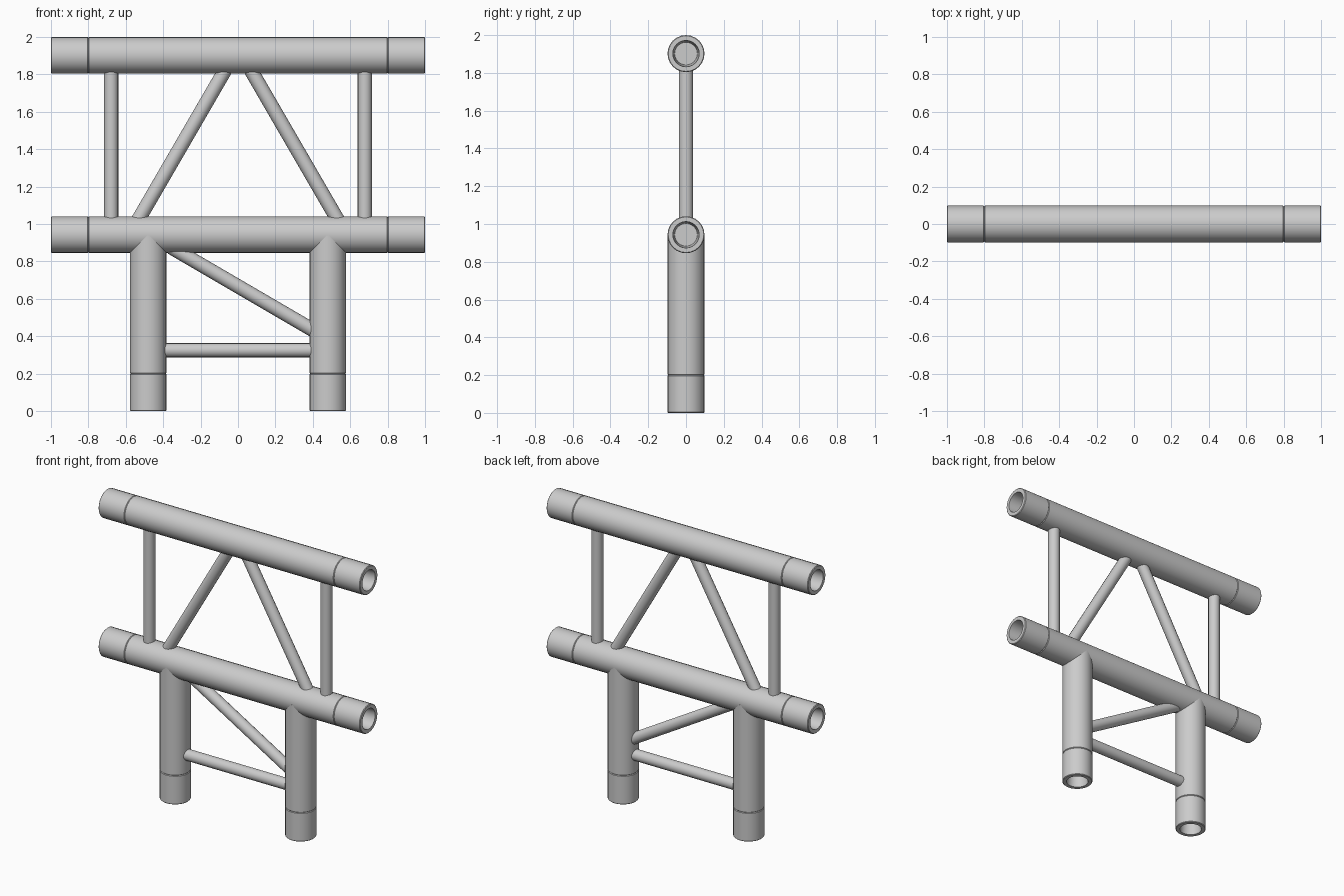
import bpy, bmesh, math
from mathutils import Vector, Matrix

if "Cube" in bpy.data.objects:
    bpy.data.objects.remove(bpy.data.objects["Cube"])

R = 0.098          # main tube radius
BR = 0.038         # brace radius
TOP, LOW, LEG = 1.902, 0.943, 0.48


def lathe(name, profile, start, direction, sides=24):
    """Revolve (radius, distance) points about an axis; zero radius = pole."""
    bm = bmesh.new()
    rot = Vector((0, 0, 1)).rotation_difference(Vector(direction).normalized()).to_matrix()
    rings = []
    for r, d in profile:
        n = 1 if r == 0 else sides
        rings.append([bm.verts.new(Vector(start) + rot @ Vector((
            r * math.cos(2 * math.pi * i / sides),
            r * math.sin(2 * math.pi * i / sides), d))) for i in range(n)])
    for a, b in zip(rings, rings[1:]):
        for i in range(sides):
            j = (i + 1) % sides
            quad = [a[i % len(a)], a[j % len(a)], b[j % len(b)], b[i % len(b)]]
            bm.faces.new(list(dict.fromkeys(quad)))
    bmesh.ops.recalc_face_normals(bm, faces=bm.faces)
    mesh = bpy.data.meshes.new(name)
    bm.to_mesh(mesh)
    bm.free()
    ob = bpy.data.objects.new(name, mesh)
    bpy.context.collection.objects.link(ob)
    bpy.ops.object.select_all(action='DESELECT')
    ob.select_set(True)
    bpy.context.view_layer.objects.active = ob
    bpy.ops.object.shade_smooth_by_angle(angle=math.radians(35))
    return ob


def tube(name, a, b, r, sides=24):
    length = (Vector(b) - Vector(a)).length
    c = 0.004 if r == R else 0
    if c:
        prof = [(0, 0), (r - c, 0), (r, c), (r, length - c), (r - c, length), (0, length)]
    else:
        prof = [(0, 0), (r, 0), (r, length), (0, length)]
    return lathe(name, prof, a, Vector(b) - Vector(a), sides)


def socket(name, start, direction):
    """Hollow end fitting, 0.2 long, with a tapered bore."""
    prof = [(0, 0), (R - 0.004, 0), (R, 0.004), (R, 0.196), (R - 0.004, 0.2),
            (0.07, 0.2), (0.06, 0.04), (0, 0.04)]
    return lathe(name, prof, start, direction)


# Horizontal chords and their end sockets
for name, z in (("upper", TOP), ("lower", LOW)):
    tube(name + "_chord", (-0.8, 0, z), (0.8, 0, z), R)
    for s in (-1, 1):
        socket(name + "_chord_socket", (0.8 * s, 0, z), (s, 0, 0))

for s in (-1, 1):
    # Legs with downward sockets
    tube("leg", (LEG * s, 0, 0.2), (LEG * s, 0, LOW), R)
    socket("leg_socket", (LEG * s, 0, 0.2), (0, 0, -1))
    # Upper frame: uprights and inclined braces
    tube("upright_brace", (0.678 * s, 0, 1.0), (0.678 * s, 0, 1.85), BR, 16)
    tube("inclined_brace", (0.546 * s, 0, 1.0), (0.053 * s, 0, 1.85), BR, 16)

# Lower frame: cross bar and diagonal
tube("leg_cross_bar", (-0.42, 0, 0.325), (0.42, 0, 0.325), BR, 16)
tube("leg_diagonal", (-0.357, 0, 0.875), (0.423, 0, 0.42), BR, 16)
